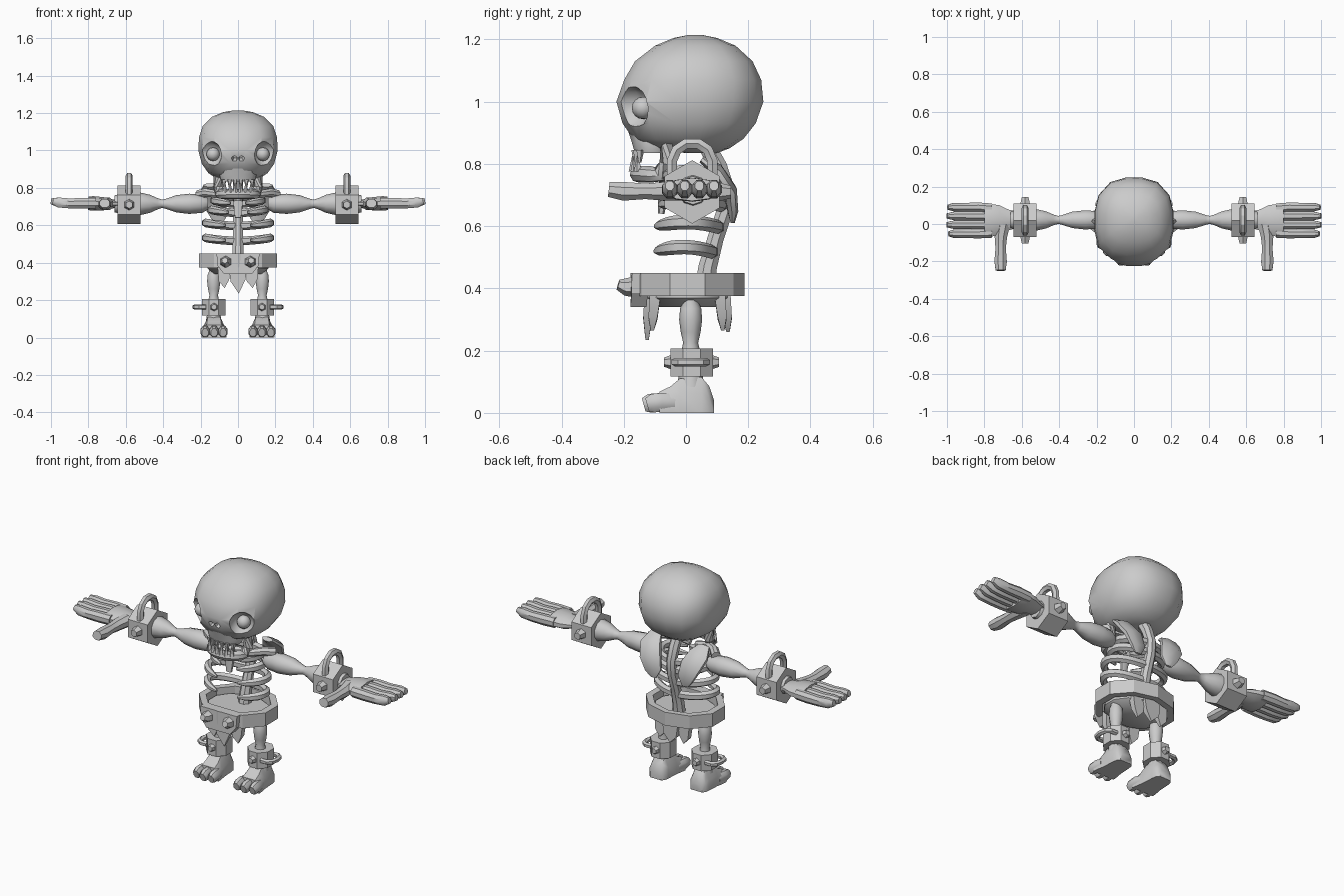
import bpy, bmesh, math
from mathutils import Vector, Matrix

if "Cube" in bpy.data.objects:
    bpy.data.objects.remove(bpy.data.objects["Cube"])

bone = bpy.data.materials.new("plain_grey")
bone.diffuse_color = (0.6, 0.6, 0.6, 1)
bone.use_nodes = True
bone.node_tree.nodes["Principled BSDF"].inputs["Base Color"].default_value = bone.diffuse_color


def finish(name, bm, mirror=False, angle=40):
    bmesh.ops.recalc_face_normals(bm, faces=bm.faces[:])
    me = bpy.data.meshes.new(name)
    bm.to_mesh(me)
    bm.free()
    me.materials.append(bone)
    me.shade_smooth()
    me.set_sharp_from_angle(angle=math.radians(angle))
    ob = bpy.data.objects.new(name, me)
    bpy.context.collection.objects.link(ob)
    if mirror:
        ob.modifiers.new("mirror", 'MIRROR').use_mirror_merge = False
    return ob


def skin(bm, rings, closed=False):
    """Join equal rings of points into a surface, capped unless closed."""
    vs = [[bm.verts.new(p) for p in r] for r in rings]
    n = len(vs[0])
    for i in range(len(vs) if closed else len(vs) - 1):
        a, b = vs[i], vs[(i + 1) % len(vs)]
        for j in range(n):
            bm.faces.new((a[j], a[(j + 1) % n], b[(j + 1) % n], b[j]))
    if not closed:
        bm.faces.new(vs[0])
        bm.faces.new(vs[-1])


def stack(rows, n=16, power=2.6):
    """Horizontal rounded-square rings from rows of (z, y front, y back, half width)."""
    rings = []
    for z, y0, y1, rx in rows:
        ring = []
        for i in range(n):
            a = 2 * math.pi * (i + 0.5) / n
            c, s = math.cos(a), math.sin(a)
            k = (abs(c) ** power + abs(s) ** power) ** (-1 / power)
            ring.append((rx * c * k, (y0 + y1) / 2 + (y1 - y0) / 2 * s * k, z))
        rings.append(ring)
    return rings


def tube(bm, pts, radii, n=8, flat=1.0, up=(0, 0, 1)):
    """Round bar along points; flat scales its thickness along the up direction."""
    pts = [Vector(p) for p in pts]
    rings = []
    for i, p in enumerate(pts):
        t = (pts[min(i + 1, len(pts) - 1)] - pts[max(i - 1, 0)]).normalized()
        side = t.cross(Vector(up)).normalized()
        top = side.cross(t)
        r = radii[i] if isinstance(radii, (list, tuple)) else radii
        rings.append([p + r * (math.cos(a) * side + flat * math.sin(a) * top)
                      for a in [2 * math.pi * (j + 0.5) / n for j in range(n)]])
    skin(bm, rings)


def ball(bm, loc, r, scale=(1, 1, 1), u=12, v=8):
    m = Matrix.Translation(loc) @ Matrix.Diagonal((*scale, 1))
    bmesh.ops.create_uvsphere(bm, u_segments=u, v_segments=v, radius=r, matrix=m)


def cone(bm, base, tip, r1, r2, n=6):
    d = Vector(tip) - Vector(base)
    m = Matrix.Translation((Vector(base) + Vector(tip)) / 2) @ d.to_track_quat('Z', 'Y').to_matrix().to_4x4()
    bmesh.ops.create_cone(bm, cap_ends=True, segments=n, radius1=r1, radius2=r2, depth=d.length, matrix=m)


# skull with eye sockets and nose opening
bm = bmesh.new()
skin(bm, stack([(.835, 0, .1, .05), (.85, -.12, .14, .115), (.88, -.17, .185, .16), (.93, -.205, .225, .195),
                (1, -.225, .25, .213), (1.07, -.2, .243, .21), (1.13, -.165, .215, .19),
                (1.18, -.1, .16, .14), (1.205, -.04, .1, .08), (1.215, .01, .05, .02)]))
skull = finish("skull", bm)
bm = bmesh.new()
for s in (-1, 1):
    ball(bm, (s * .155, -.185, .98), .072)
    cone(bm, (s * .022, -.24, .945), (s * .015, -.18, .97), .022, .012, 5)
cutter = finish("socket_cutter", bm)
cutter.hide_render = True
mod = skull.modifiers.new("sockets", 'BOOLEAN')
mod.object, mod.operation, mod.solver = cutter, 'DIFFERENCE', 'EXACT'
bpy.context.view_layer.objects.active = skull
bpy.ops.object.modifier_apply(modifier="sockets")
bpy.data.objects.remove(cutter)
skull.data.set_sharp_from_angle(angle=math.radians(40))

bm = bmesh.new()
ball(bm, (.133, -.138, .98), .036)
finish("eyes", bm, True)

# upper jaw, lower jaw and teeth
bm = bmesh.new()
skin(bm, stack([(.835, -.165, -.05, .09), (.87, -.175, -.04, .1), (.93, -.195, -.04, .085)], 12))
finish("upper_jaw", bm)
bm = bmesh.new()
arc = [math.radians(a) for a in range(180, 361, 20)]
tube(bm, [(.105, -.055, .87), (.105, -.06, .8)] +
     [(.095 * math.cos(a), -.085 + .07 * math.sin(a), .767) for a in reversed(arc)] +
     [(-.105, -.06, .8), (-.105, -.055, .87)], .027, 8, 1, (0, .3, 1))
finish("lower_jaw", bm)
bm = bmesh.new()
for i in range(6):
    x = -.075 + .03 * i
    y = -.165 + 3 * x * x
    cone(bm, (x, y, .845), (x, y, .805), .014, .005, 5)
    cone(bm, (x * .93, y - .006, .775), (x * .93, y - .006, .825), .014, .003, 5)
finish("teeth", bm)

# spine and ribs open at the front
bm = bmesh.new()
tube(bm, [(0, .06, .4), (0, .07, .47), (0, .095, .56), (0, .125, .65), (0, .13, .72), (0, .105, .79), (0, .06, .87)],
     [.035, .032, .028, .028, .028, .03, .03], 8, 1, (0, 1, 0))
finish("spine", bm)
bm = bmesh.new()
for z, rx, yf, yb, gap in ((.525, .175, -.105, .085, 22), (.605, .175, -.105, .105, 22),
                           (.675, .145, -.09, .115, 20), (.725, .13, -.08, .12, 18)):
    steps = [math.radians(90 - k * (180 - gap) / 11) for k in range(12)]
    tube(bm, [(rx * math.cos(a), (yf + yb) / 2 + (yb - yf) / 2 * math.sin(a), z + .008 * math.cos(2 * a))
              for a in steps], [.02] * 8 + [.02, .018, .015, .007], 6, 1.15)
finish("ribs", bm, True)
bm = bmesh.new()
tube(bm, [(0, -.07, .73), (0, -.08, .64)], [.03, .018], 6, .6, (0, 1, 0))
finish("breastbone", bm)

# collar bones and shoulder blades
bm = bmesh.new()
tube(bm, [(.02, -.07, .745), (.1, -.06, .765), (.17, -.01, .775), (.21, .03, .765)], [.018, .02, .024, .025])
finish("collar_bones", bm, True)
bm = bmesh.new()
tube(bm, [(.1, .15, .61), (.1, .15, .65), (.125, .14, .72), (.15, .1, .78), (.15, .05, .815)],
     [.02, .05, .065, .062, .035], 8, .35, (0, 1, .5))
finish("shoulder_blades", bm, True)

# arms
bm = bmesh.new()
tube(bm, [(x, .022, .715) for x in (.16, .19, .26, .33, .385, .405, .43, .47, .53, .6, .66)],
     [.03, .048, .054, .046, .027, .022, .03, .048, .062, .06, .045], 10)
finish("arms", bm, True)

# wrist shackles: six-sided cuff, studs and hoop
bm = bmesh.new()
cone(bm, (.52, .02, .71), (.645, .02, .71), .102, .102, 6)
hexa = [[(x, .02 + .102 * math.sin(math.radians(60 * j)), .71 + .102 * math.cos(math.radians(60 * j)))
         for j in range(6)] for x in (.52, .645)]
bm.clear()
skin(bm, hexa)
for s in (-1, 1):
    cone(bm, (.582, .02 + s * .08, .71), (.582, .02 + s * .125, .71), .032, .02, 6)
tube(bm, [(.582, -.045, .755), (.582, -.045, .81), (.582, -.03, .845), (.582, 0, .865), (.582, .04, .865),
          (.582, .07, .845), (.582, .085, .81), (.582, .085, .755)], .019, 6, 1, (1, 0, 0))
finish("wrist_shackles", bm, True, 30)

# hands
bm = bmesh.new()
tube(bm, [(.62, .022, .715), (.67, .022, .715), (.72, .02, .715), (.77, .02, .717), (.8, .02, .718)],
     [.045, .058, .085, .092, .088], 10, .42)
finish("palms", bm, True)
bm = bmesh.new()
for y, end in ((.09, .995), (.043, 1), (-.004, 1), (-.052, .99)):
    tube(bm, [(.76, y * .95, .718), (.83, y, .718), (.9, y, .717), (.96, y, .722), (end, y, .73)],
         [.026, .027, .025, .025, .015], 8, 1.15)
tube(bm, [(.7, 0, .715), (.712, -.07, .712), (.713, -.13, .712), (.713, -.2, .712), (.713, -.248, .718)],
     [.04, .036, .03, .036, .029], 8, .9)
finish("fingers", bm, True)

# belt ring with pelvis floor
bm = bmesh.new()
n = 10
rim = [[((r * .22) * math.cos(a), .005 + r * .183 * math.sin(a), z)
        for r, z in ((1, .375), (1, .45), (.82, .45), (.82, .375))]
       for a in [2 * math.pi * (i + .5) / n for i in range(n)]]
skin(bm, rim, True)
finish("belt", bm, False, 30)
bm = bmesh.new()
skin(bm, stack([(.34, -.09, .1, .13), (.37, -.13, .14, .17), (.415, -.13, .14, .17)], 12, 2))
finish("pelvis", bm)

# buckle plate with two studs
bm = bmesh.new()
plate = ((-.115, .45), (.115, .45), (.11, .385), (.075, .34), (-.075, .34), (-.11, .385))
skin(bm, [[(x, y + .6 * abs(x) ** 2, z) for x, z in plate] for y in (-.182, -.13)])
for s in (-1, 1):
    tube(bm, [(s * .065, -.16, .405), (s * .068, -.195, .405), (s * .07, -.218, .412)], [.035, .028, .017], 6)
finish("buckle", bm, False, 30)

# ragged loincloth strips, front and back
bm = bmesh.new()
for y, s in ((-.115, -1), (.125, 1)):
    for x, w, tip in ((-.075, .035, .265), (0, .05, .235 if s < 0 else .26), (.075, .035, .265)):
        yy = y - s * 3 * x * x
        skin(bm, [[(x - w, yy - t, .385), (x + w, yy - t, .385), (x + w * .8, yy - t * .8 + s * .008, .31),
                   (x + .004, yy + s * .01 - t * .3, tip), (x - w * .8, yy - t * .8 + s * .008, .3)]
                  for t in (-.018, .018)])
finish("loincloth", bm, False, 30)

# legs
bm = bmesh.new()
tube(bm, [(.13, .015, z) for z in (.38, .355, .335, .3, .26, .225, .2, .14, .08)],
     [.028, .026, .034, .037, .032, .024, .03, .035, .045], 10, 1, (0, 1, 0))
finish("legs", bm, True)

# ankle shackles: cuff, studs and side hoop
bm = bmesh.new()
skin(bm, [[(.13 + .068 * math.cos(a), .018 + .074 * math.sin(a), z)
           for a in [math.pi * (j + .5) / 4 for j in range(8)]] for z in (.117, .207)])
for s in (-1, 1):
    cone(bm, (.128, .018 + s * .06, .163), (.128, .018 + s * .088, .163), .025, .015, 6)
tube(bm, [(.17, -.035, .163), (.205, -.035, .163), (.225, -.02, .163), (.232, .015, .163), (.225, .05, .163),
          (.205, .065, .163), (.17, .065, .163)], .014, 6)
finish("ankle_shackles", bm, True, 30)

# feet with three toes
bm = bmesh.new()
skin(bm, [[(.128 + x * w, y, z) for x, z in ((-1, 0), (1, 0), (1, h * .55), (.6, h), (-.6, h), (-1, h * .55))]
          for y, w, h in ((.09, .035, .04), (.075, .048, .085), (.05, .052, .115), (-.02, .056, .11),
                          (-.05, .062, .085), (-.085, .066, .068))])
finish("feet", bm, True)
bm = bmesh.new()
for x, end in ((.08, -.13), (.128, -.136), (.176, -.125)):
    tube(bm, [(.128 + (x - .128) * .8, -.04, .032), (x, -.08, .034), (x, end + .018, .031), (x, end, .026)],
         [.024, .026, .026, .019], 8, 1.25)
finish("toes", bm, True)
